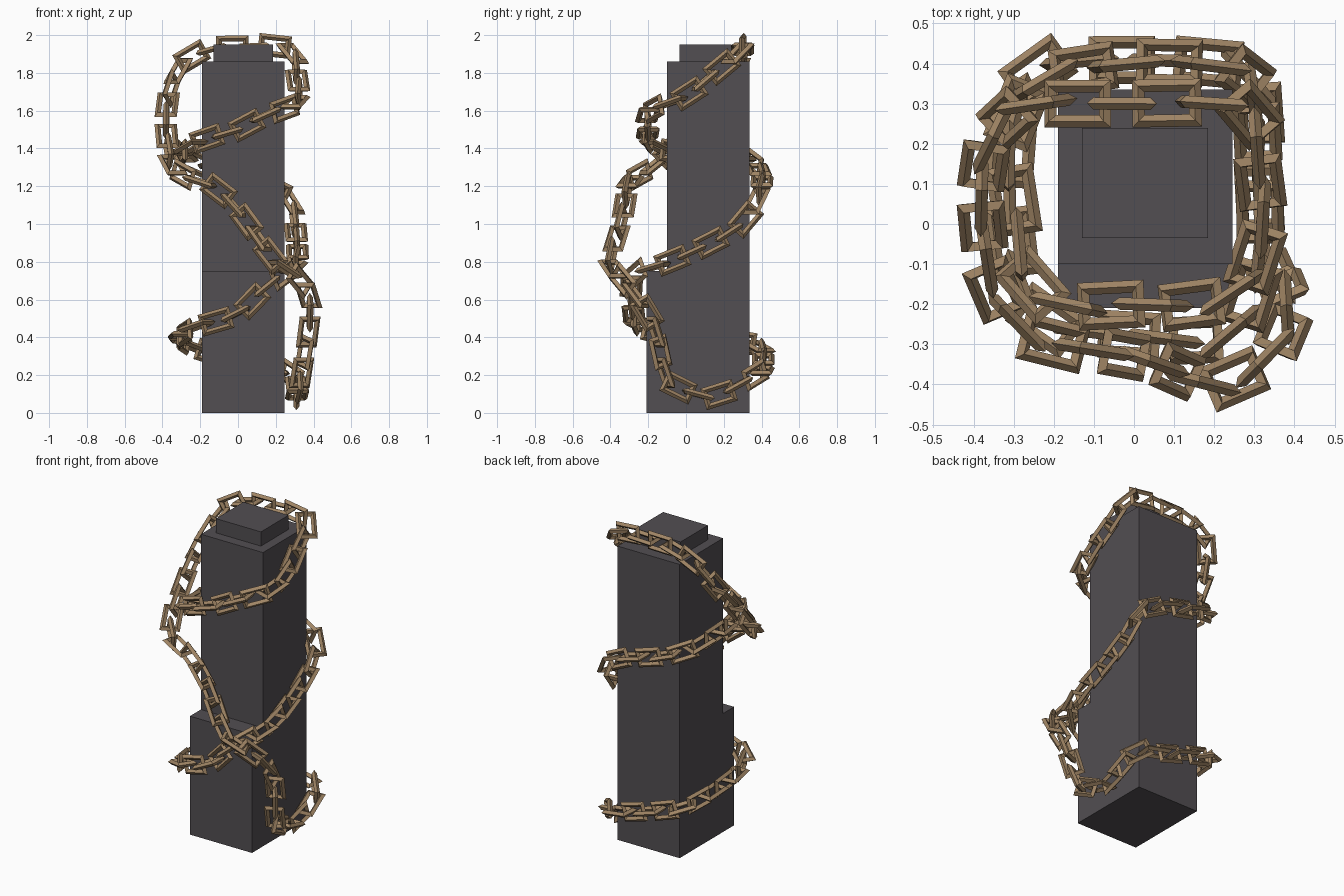
import bpy, bmesh, math
from mathutils import Vector, Matrix

if "Cube" in bpy.data.objects:
    bpy.data.objects.remove(bpy.data.objects["Cube"])


def material(name, rgb):
    m = bpy.data.materials.new(name)
    m.diffuse_color = (*rgb, 1)
    m.use_nodes = True
    m.node_tree.nodes["Principled BSDF"].inputs["Base Color"].default_value = m.diffuse_color
    return m


STONE = material("dark_stone", (0.085, 0.077, 0.085))
BRONZE = material("bronze_brown", (0.36, 0.24, 0.132))


def finish(name, bm, mat):
    me = bpy.data.meshes.new(name)
    bm.to_mesh(me)
    bm.free()
    me.materials.append(mat)
    ob = bpy.data.objects.new(name, me)
    bpy.context.collection.objects.link(ob)
    return ob


# Pillar: a stepped side profile (y, z) extruded across x
bm = bmesh.new()
profile = [(-.21, 0), (.335, 0), (.335, 1.86), (-.10, 1.86), (-.10, .75), (-.21, .75)]
face = bm.faces.new([bm.verts.new((-.19, y, z)) for y, z in profile])
ext = bmesh.ops.extrude_face_region(bm, geom=[face])
bmesh.ops.translate(bm, vec=(.435, 0, 0),
                    verts=[v for v in ext["geom"] if isinstance(v, bmesh.types.BMVert)])
bmesh.ops.recalc_face_normals(bm, faces=bm.faces)
finish("pillar", bm, STONE)

# Cap block on top
bm = bmesh.new()
bmesh.ops.create_cube(bm, size=1, matrix=Matrix.Translation((.0275, .1025, 1.90))
                      @ Matrix.Diagonal((.315, .275, .10, 1)))
finish("pillar_cap", bm, STONE)

# Closed path of the chain: two climbing turns, then back down
rise = [(-.22, -.24, .46), (-.10, -.27, .49), (.03, -.28, .55), (.14, -.29, .66),
        (.25, -.26, .74), (.31, -.09, .80), (.31, .15, .91), (.30, .30, 1.01),
        (.27, .375, 1.13), (.13, .40, 1.21), (-.05, .395, 1.26), (-.24, .35, 1.33),
        (-.31, .20, 1.38), (-.29, 0, 1.38), (-.27, -.13, 1.40), (-.17, -.20, 1.45),
        (0, -.20, 1.50), (.15, -.20, 1.58), (.27, -.15, 1.62), (.32, 0, 1.68),
        (.31, .14, 1.79), (.29, .27, 1.90), (.20, .30, 1.942), (0, .30, 1.938)]
fall = [(-.12, .30, 1.93), (-.28, .29, 1.86), (-.36, .20, 1.70), (-.38, .07, 1.55),
        (-.37, -.06, 1.41), (-.34, -.18, 1.30), (-.25, -.28, 1.24), (-.12, -.31, 1.19),
        (0, -.33, 1.07), (.09, -.36, .95), (.20, -.40, .80), (.31, -.35, .72),
        (.375, -.26, .61), (.375, -.17, .46), (.35, -.13, .30), (.33, -.09, .17),
        (.315, .03, .11), (.31, .15, .09), (.31, .30, .16), (.27, .38, .21),
        (.15, .405, .23), (-.18, .40, .33), (-.28, .32, .37), (-.31, .10, .40),
        (-.29, -.12, .42)]


def smooth_loop(pts, steps=12):
    """Catmull-Rom samples of a closed path."""
    p = [Vector(q) for q in pts]
    n, out = len(p), []
    for i in range(n):
        a, b, c, d = p[i - 1], p[i], p[(i + 1) % n], p[(i + 2) % n]
        for s in range(steps):
            t = s / steps
            out.append(.5 * (2 * b + (c - a) * t + (2 * a - 5 * b + 4 * c - d) * t * t
                             + (3 * b - a - 3 * c + d) * t ** 3))
    return out


loop = smooth_loop(rise + fall)
loop.append(loop[0])
dist = [0]
for a, b in zip(loop, loop[1:]):
    dist.append(dist[-1] + (b - a).length)
total = dist[-1]


def at(d):
    d %= total
    for i in range(len(loop) - 1):
        if d <= dist[i + 1]:
            return loop[i].lerp(loop[i + 1], (d - dist[i]) / (dist[i + 1] - dist[i]))
    return loop[0]


def add_link(bm, mat, length=.142, width=.088, r=.0155):
    """Rectangular ring with a diamond cross-section and mitred corners."""
    rings = []
    for sx, sy in ((1, 1), (-1, 1), (-1, -1), (1, -1)):
        rings.append([bm.verts.new(mat @ Vector((sx * (length / 2 + o), sy * (width / 2 + o), z)))
                      for o, z in ((r, 0), (0, r), (-r, 0), (0, -r))])
    for i in range(4):
        for j in range(4):
            a, b, k = rings[i], rings[(i + 1) % 4], (j + 1) % 4
            bm.faces.new((a[j], b[j], b[k], a[k]))


# Chain of alternating links
count = 2 * round(total / .112 / 2)
bm = bmesh.new()
for i in range(count):
    d = total * i / count
    tan = (at(d + .05) - at(d - .05)).normalized()
    side = tan.cross(Vector((0, 0, 1))).normalized()
    up = side.cross(tan)
    rot = Matrix((tan, side, up)).transposed().to_4x4()
    roll = Matrix.Rotation(math.pi / 2 * (i % 2), 4, 'X')
    add_link(bm, Matrix.Translation(at(d)) @ rot @ roll)
bmesh.ops.recalc_face_normals(bm, faces=bm.faces)
finish("chain", bm, BRONZE)
